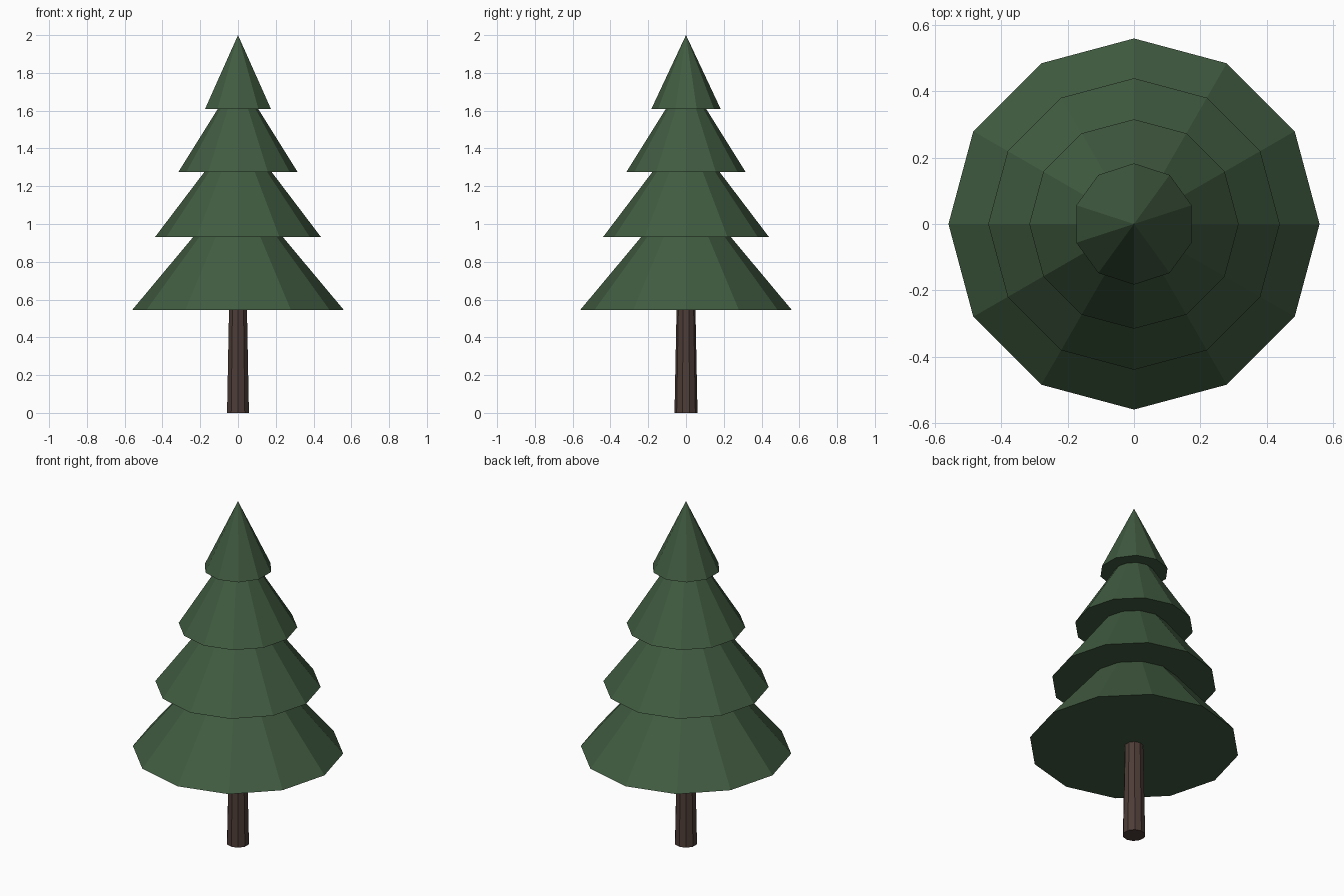
import bpy

cube = bpy.data.objects.get("Cube")
if cube:
    bpy.data.objects.remove(cube, do_unlink=True)


def make_material(name, rgb):
    mat = bpy.data.materials.new(name)
    mat.use_nodes = True
    color = (*rgb, 1.0)
    mat.diffuse_color = color
    mat.node_tree.nodes["Principled BSDF"].inputs["Base Color"].default_value = color
    return mat


def make_cone(name, sides, bottom_radius, top_radius, bottom, top, mat):
    """Flat-shaded cone standing between two heights."""
    bpy.ops.mesh.primitive_cone_add(
        vertices=sides, radius1=bottom_radius, radius2=top_radius,
        depth=top - bottom, location=(0, 0, (bottom + top) / 2))
    obj = bpy.context.object
    obj.name = obj.data.name = name
    obj.data.materials.append(mat)
    return obj


bark = make_material("dark_brown_bark", (0.075, 0.046, 0.038))
needles = make_material("dark_green_needles", (0.052, 0.105, 0.052))

# Tapered trunk, running up inside the lowest branches
make_cone("trunk", 10, 0.061, 0.047, 0.0, 0.7, bark)

# Branch tiers: name, sides, radius, base height, tip height
tiers = [
    ("lowest_branches", 12, 0.56, 0.545, 1.215),
    ("lower_branches", 12, 0.44, 0.93, 1.51),
    ("upper_branches", 12, 0.316, 1.275, 1.78),
    ("treetop", 10, 0.183, 1.61, 2.0),
]
for name, sides, radius, base, tip in tiers:
    make_cone(name, sides, radius, 0.0, base, tip, needles)
